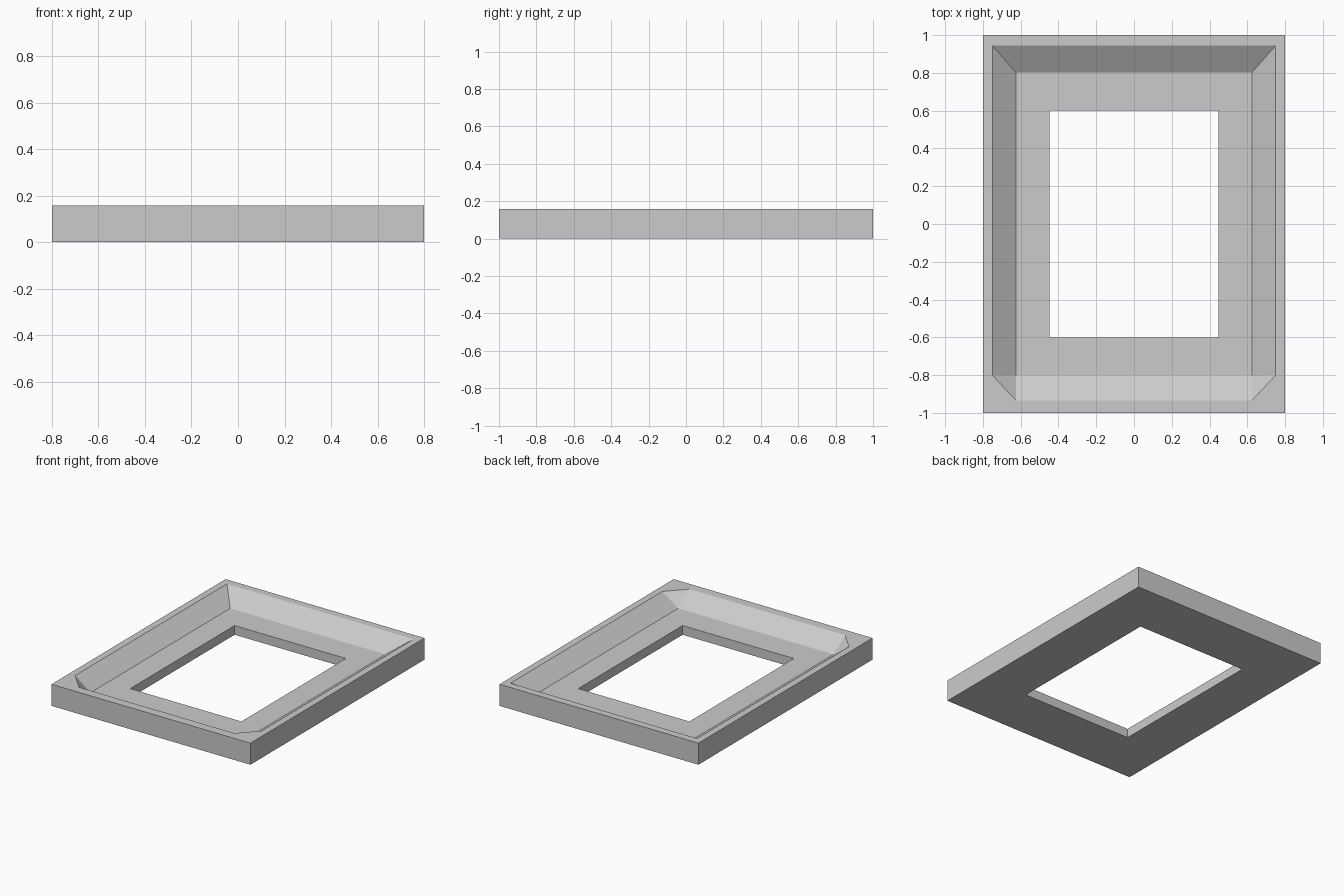
import bpy
import bmesh

if "Cube" in bpy.data.objects:
    bpy.data.objects.remove(bpy.data.objects["Cube"])

HEIGHT, FLOOR = 0.157, 0.067


def rect(x, y, z):
    # rectangle with the two front corners doubled, to match the cut-corner opening
    return [(x, y, z), (-x, y, z), (-x, -y, z), (-x, -y, z), (x, -y, z), (x, -y, z)]


# recess opening: mitred corners at the back, cut corners at the front
opening = [(0.75, 0.945, HEIGHT), (-0.75, 0.945, HEIGHT), (-0.75, -0.8, HEIGHT),
           (-0.625, -0.934, HEIGHT), (0.625, -0.934, HEIGHT), (0.75, -0.8, HEIGHT)]

# rings from the outer base, over the rim, down the slopes and through the hole
rings = [
    rect(0.8, 1.0, 0),
    rect(0.8, 1.0, HEIGHT),
    opening,
    rect(0.625, 0.802, FLOOR),
    rect(0.447, 0.6, FLOOR),
    rect(0.447, 0.6, 0),
]

bm = bmesh.new()
verts = {}


def vert(co):
    if co not in verts:
        verts[co] = bm.verts.new(co)
    return verts[co]


# skin each ring to the next, closing underneath
for i, a in enumerate(rings):
    b = rings[(i + 1) % len(rings)]
    for j in range(6):
        k = (j + 1) % 6
        corners = list(dict.fromkeys((a[j], a[k], b[k], b[j])))
        if len(corners) > 2:
            bm.faces.new([vert(c) for c in corners])
bmesh.ops.recalc_face_normals(bm, faces=bm.faces[:])

mesh = bpy.data.meshes.new("frame")
bm.to_mesh(mesh)
bm.free()
bpy.context.collection.objects.link(bpy.data.objects.new("frame", mesh))
